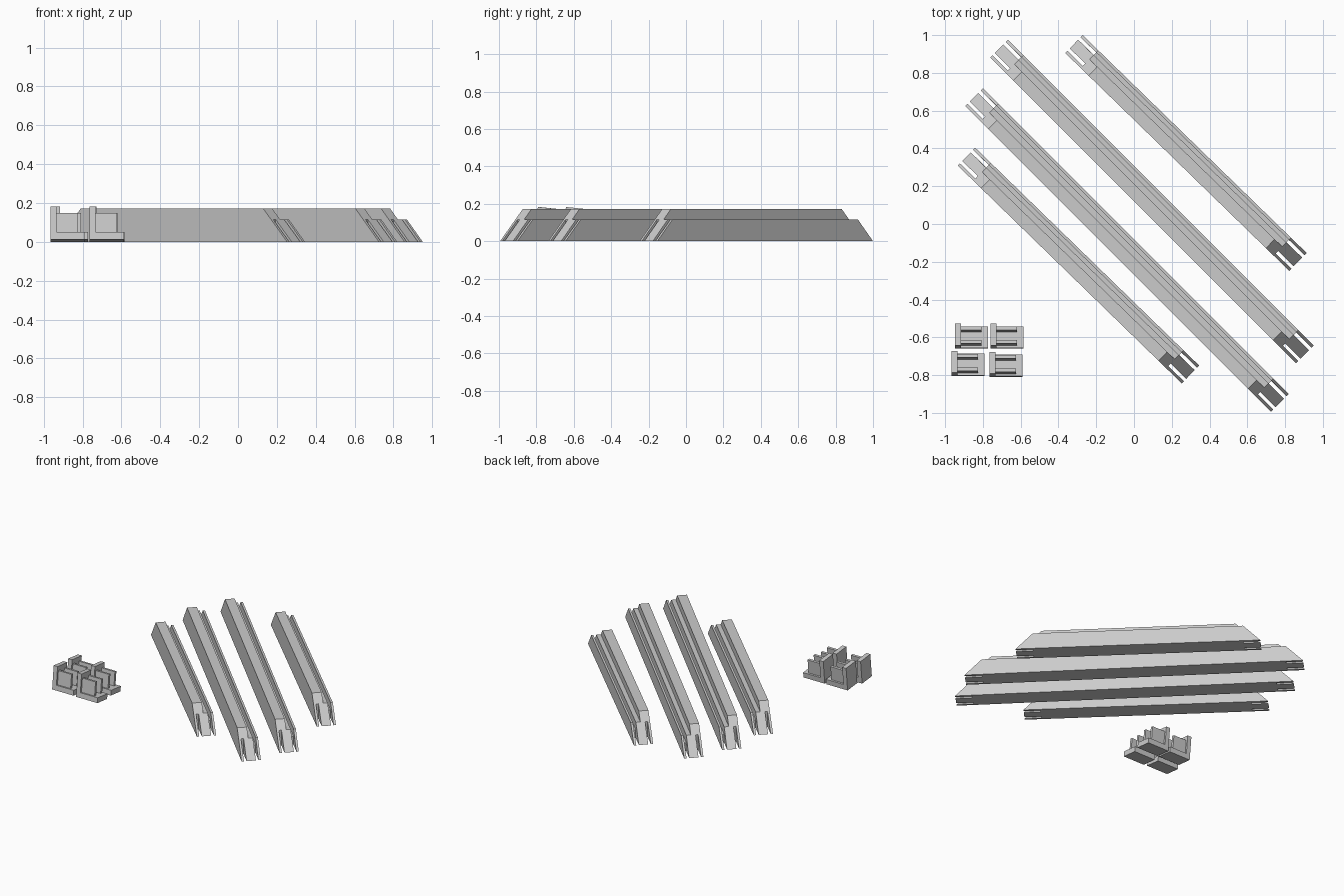
import bpy, bmesh, math
from mathutils import Matrix, Vector

if "Cube" in bpy.data.objects:
    bpy.data.objects.remove(bpy.data.objects["Cube"])

grey = bpy.data.materials.new("light_grey")
grey.diffuse_color = (0.6, 0.6, 0.6, 1)
grey.use_nodes = True
grey.node_tree.nodes["Principled BSDF"].inputs["Base Color"].default_value = grey.diffuse_color


def make_object(name, bm, matrix):
    bmesh.ops.recalc_face_normals(bm, faces=bm.faces)
    mesh = bpy.data.meshes.new(name)
    bm.to_mesh(mesh)
    bm.free()
    mesh.materials.append(grey)
    obj = bpy.data.objects.new(name, mesh)
    obj.matrix_world = matrix
    bpy.context.collection.objects.link(obj)
    return obj


def add_box(bm, lo, hi):
    lo, hi = Vector(lo), Vector(hi)
    m = Matrix.Translation((lo + hi) / 2) @ Matrix.Diagonal((*(hi - lo), 1))
    bmesh.ops.create_cube(bm, size=1, matrix=m)


def extrude_outline(bm, start, end):
    a = [bm.verts.new(p) for p in start]
    b = [bm.verts.new(p) for p in end]
    bm.faces.new(a)
    bm.faces.new(b[::-1])
    n = len(a)
    for i in range(n):
        j = (i + 1) % n
        bm.faces.new((a[i], b[i], b[j], a[j]))


# Frame bar section (across, up): tall lip, low shelf, groove, outer rail
W, LOW, TALL, GROOVE = 0.066, 0.116, 0.172, 0.06
SECTION = [(-W, 0), (W, 0), (W, LOW), (0.051, LOW), (0.051, GROOVE),
           (0.031, GROOVE), (0.031, LOW), (0, LOW), (0, TALL), (-W, TALL)]
SLOT_Y, SLOT_HALF, SLOT_DEEP = 0.041, 0.009, 0.115


def frame_bar(name, length, centre, angle):
    h = length / 2
    place = Matrix.Translation((*centre, 0)) @ Matrix.Rotation(math.radians(angle), 4, 'Z')
    # Mitred ends: the bar gets shorter with height
    bm = bmesh.new()
    extrude_outline(bm, [(-h + z, y, z) for y, z in SECTION],
                    [(h - z, y, z) for y, z in SECTION])
    bar = make_object(name, bm, place)
    # Two slots through each end
    bm = bmesh.new()
    for end in (-1, 1):
        for side in (-1, 1):
            xs = sorted((end * (h - SLOT_DEEP), end * (h + 0.05)))
            y = side * SLOT_Y
            add_box(bm, (xs[0], y - SLOT_HALF, -0.05), (xs[1], y + SLOT_HALF, 0.25))
    cutter = make_object("slot_cutter", bm, place)
    cutter.hide_render = True
    mod = bar.modifiers.new("slots", 'BOOLEAN')
    mod.operation, mod.solver, mod.object = 'DIFFERENCE', 'EXACT', cutter
    bpy.context.view_layer.update()
    cut = bpy.data.meshes.new_from_object(bar.evaluated_get(bpy.context.evaluated_depsgraph_get()))
    bar.modifiers.clear()
    bar.data = cut
    bpy.data.objects.remove(cutter)


frame_bar("short_bar_left", 1.654, (-0.294, -0.22), -44.2)
frame_bar("long_bar_left", 2.29, (-0.037, -0.138), -45)
frame_bar("long_bar_right", 2.29, (0.095, 0.119), -45)
frame_bar("short_bar_right", 1.654, (0.275, 0.376), -44.2)

# Corner connectors: L-shaped base and wall with two tongues, tipped back a little
TILT, DEPTH = math.radians(-6), 0.115


def connector(name, x, y):
    bm = bmesh.new()
    outline = [(0, 0), (0.175, 0), (0.175, 0.038), (0.032, 0.038), (0.032, 0.172), (0, 0.172)]
    extrude_outline(bm, [(px, 0, pz) for px, pz in outline],
                    [(px, DEPTH, pz) for px, pz in outline])
    for c in (0.022, 0.093):
        add_box(bm, (0.03, c - 0.009, 0.036), (0.14, c + 0.009, 0.14))
    lift = -DEPTH * math.sin(TILT)
    make_object(name, bm, Matrix.Translation((x, y, lift)) @ Matrix.Rotation(TILT, 4, 'X'))


for i, (x, y) in enumerate([(-0.966, -0.805), (-0.948, -0.66), (-0.765, -0.81), (-0.76, -0.66)]):
    connector(f"corner_connector_{i + 1}", x, y)
